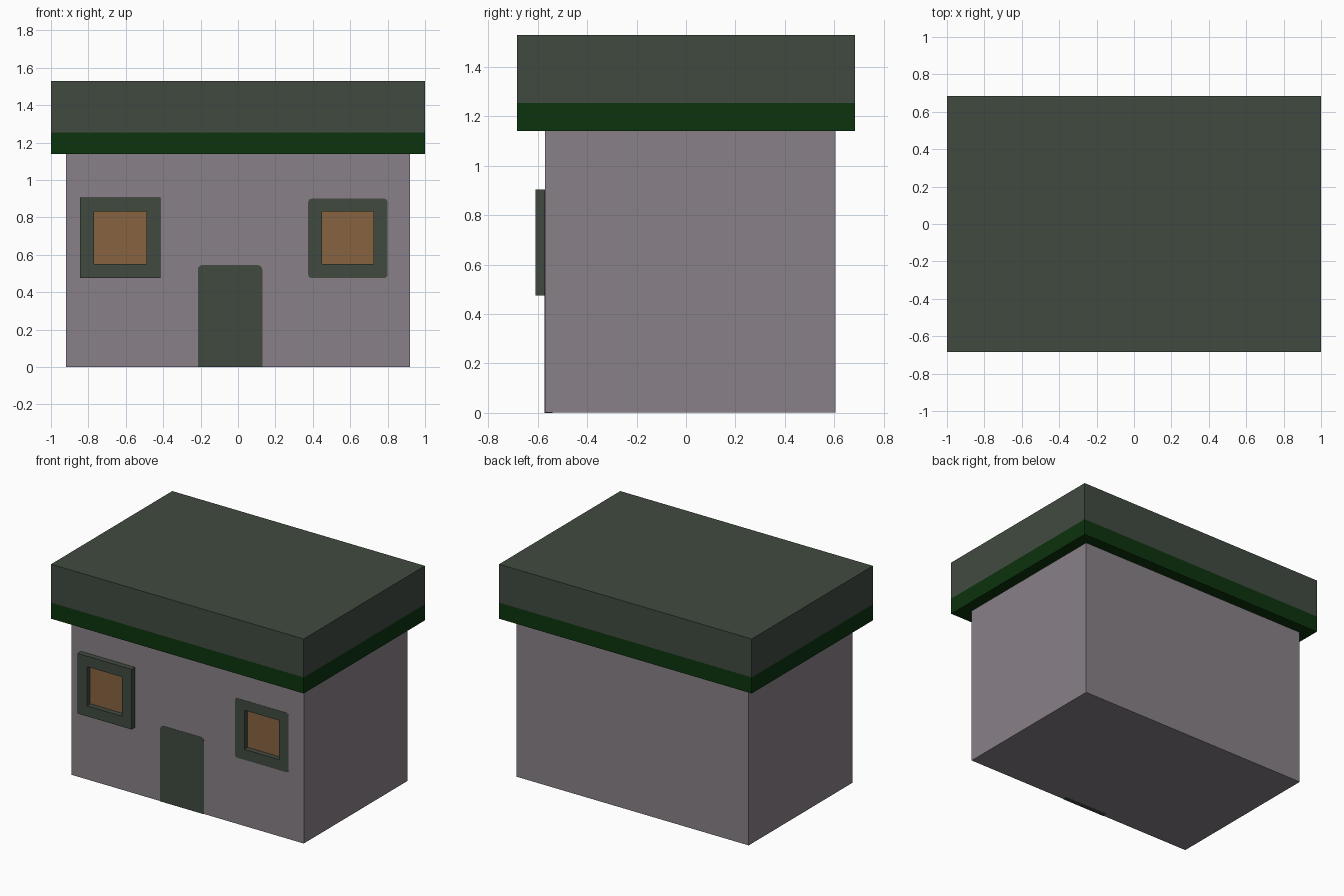
import bpy, bmesh, math

if "Cube" in bpy.data.objects:
    bpy.data.objects.remove(bpy.data.objects["Cube"])


def material(name, rgb):
    lin = [((c / 255 + 0.055) / 1.055) ** 2.4 if c > 10 else c / 255 / 12.92 for c in rgb]
    m = bpy.data.materials.new(name)
    m.diffuse_color = (*lin, 1)
    m.use_nodes = True
    m.node_tree.nodes["Principled BSDF"].inputs["Base Color"].default_value = m.diffuse_color
    return m


WALL = material("mauve grey wall", (137, 129, 136))
DARK = material("dark grey green", (65, 74, 64))
GREEN = material("deep green", (12, 51, 14))
AMBER = material("amber glass", (135, 100, 65))


def prism(name, profile, y0, y1, mat):
    """Extrude an (x, z) outline from y0 to y1."""
    bm = bmesh.new()
    face = bm.faces.new([bm.verts.new((x, y0, z)) for x, z in profile])
    ext = bmesh.ops.extrude_face_region(bm, geom=[face])
    verts = [v for v in ext["geom"] if isinstance(v, bmesh.types.BMVert)]
    bmesh.ops.translate(bm, verts=verts, vec=(0, y1 - y0, 0))
    bmesh.ops.recalc_face_normals(bm, faces=bm.faces)
    me = bpy.data.meshes.new(name)
    bm.to_mesh(me)
    bm.free()
    me.materials.append(mat)
    ob = bpy.data.objects.new(name, me)
    bpy.context.collection.objects.link(ob)
    return ob


def rect(x0, x1, z0, z1, r_low=0, r_top=0):
    """Rectangle outline with optionally rounded lower and upper corners."""
    pts = []
    corners = [(x0, z0, 1, 1, r_low, 180), (x1, z0, -1, 1, r_low, 270),
               (x1, z1, -1, -1, r_top, 0), (x0, z1, 1, -1, r_top, 90)]
    for x, z, sx, sz, r, start in corners:
        if r == 0:
            pts.append((x, z))
            continue
        for i in range(5):
            a = math.radians(start + 22.5 * i)
            pts.append((x + sx * r + r * math.cos(a), z + sz * r + r * math.sin(a)))
    return pts


def cut(target, outline, y0, y1):
    """Cut an outline out of the target with a temporary cutter."""
    cutter = prism("cutter", outline, y0, y1, target.data.materials[0])
    cutter.hide_render = True
    mod = target.modifiers.new("cut", "BOOLEAN")
    mod.operation = "DIFFERENCE"
    mod.solver = "EXACT"
    mod.object = cutter
    bpy.context.view_layer.objects.active = target
    bpy.ops.object.modifier_apply(modifier=mod.name)
    bpy.data.objects.remove(cutter)


FRONT = -0.57

# House body, with a pocket behind the flush right window
walls = prism("walls", rect(-0.92, 0.92, 0.001, 1.16), FRONT, 0.605, WALL)
cut(walls, rect(0.42, 0.755, 0.52, 0.86), -0.7, FRONT + 0.045)

# Flat roof slab on its green fascia band
prism("roof_fascia", rect(-1, 1, 1.14, 1.255), -0.685, 0.685, GREEN)
prism("roof_slab", rect(-1, 1, 1.255, 1.53), -0.685, 0.685, DARK)

# Flush door with rounded upper corners
prism("door", rect(-0.215, 0.13, 0, 0.545, 0, 0.025), FRONT - 0.002, FRONT + 0.03, DARK)

# Windows: left frame stands proud of the wall, right frame is flush with it
windows = [("left", -0.845, -0.415, 0.905, 0, FRONT - 0.04),
           ("right", 0.375, 0.80, 0.90, 0.02, FRONT - 0.002)]
for side, x0, x1, z1, r, y in windows:
    frame = prism(side + "_window_frame", rect(x0, x1, 0.475, z1, r, r), y, y + 0.05, DARK)
    opening = rect(x0 + 0.075, x1 - 0.075, 0.55, 0.83)
    cut(frame, opening, y - 0.1, y + 0.1)
    pane = rect(x0 + 0.07, x1 - 0.07, 0.545, 0.835)
    prism(side + "_window_pane", pane, y + 0.038, y + 0.046, AMBER)
